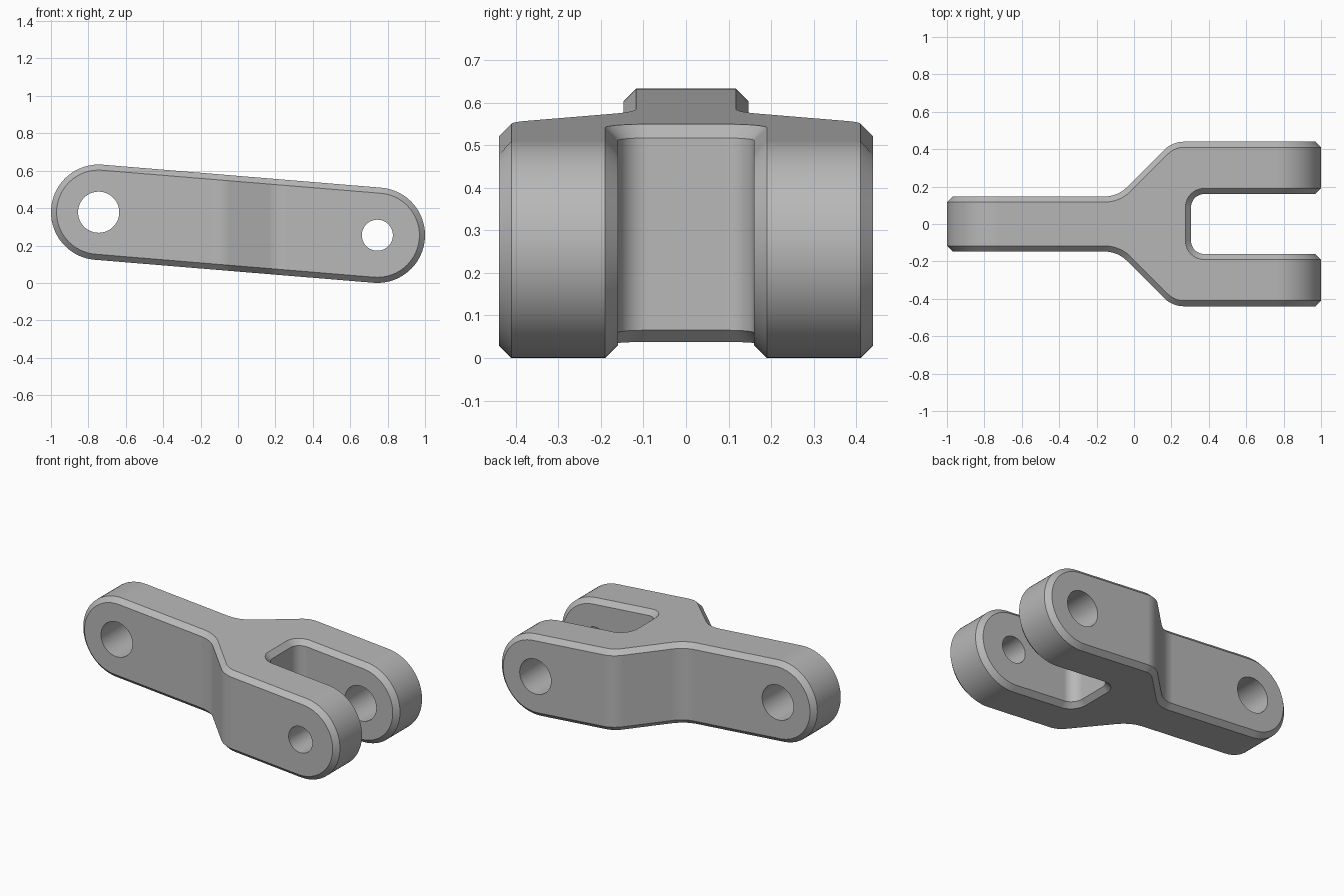
import bpy, bmesh, math
from mathutils import Vector

if "Cube" in bpy.data.objects:
    bpy.data.objects.remove(bpy.data.objects["Cube"], do_unlink=True)

R = 0.255                                   # end radius of the side profile
EYE = Vector((-0.745, 0.378))               # single eye centre (x, z)
FORK = Vector((0.745, 0.255))               # fork centre (x, z)


def prism(name, points, axis, low, high):
    """Extrude a 2D outline along the given axis."""
    bm = bmesh.new()
    place = (lambda u, v: (u, v, low)) if axis == "Z" else (lambda u, v: (u, low, v))
    face = bm.faces.new([bm.verts.new(place(*p)) for p in points])
    out = bmesh.ops.extrude_face_region(bm, geom=[face])
    verts = [g for g in out["geom"] if isinstance(g, bmesh.types.BMVert)]
    depth = high - low
    bmesh.ops.translate(bm, verts=verts, vec=(0, 0, depth) if axis == "Z" else (0, depth, 0))
    bmesh.ops.recalc_face_normals(bm, faces=bm.faces)
    mesh = bpy.data.meshes.new(name)
    bm.to_mesh(mesh)
    bm.free()
    obj = bpy.data.objects.new(name, mesh)
    bpy.context.collection.objects.link(obj)
    return obj


def arc(centre, radius, start, end, steps):
    return [centre + radius * Vector((math.cos(t), math.sin(t)))
            for t in (start + (end - start) * i / steps for i in range(steps + 1))]


def rounded(corners, steps=10):
    """Replace each (x, y, radius) corner by a tangent fillet."""
    pts = []
    for i, (x, y, r) in enumerate(corners):
        p = Vector((x, y))
        if r == 0:
            pts.append(p)
            continue
        a = (Vector(corners[i - 1][:2]) - p).normalized()
        b = (Vector(corners[(i + 1) % len(corners)][:2]) - p).normalized()
        half = a.angle(b) / 2
        centre = p + (a + b).normalized() * r / math.sin(half)
        d0 = p + a * r / math.tan(half) - centre
        d1 = p + b * r / math.tan(half) - centre
        start = math.atan2(d0.y, d0.x)
        sweep = (math.atan2(d1.y, d1.x) - start + math.pi) % (2 * math.pi) - math.pi
        pts += arc(centre, r, start, start + sweep, steps)
    return pts


def apply(obj, kind, **settings):
    mod = obj.modifiers.new(kind.title(), kind)
    for key, value in settings.items():
        setattr(mod, key, value)
    bpy.context.view_layer.objects.active = obj
    bpy.ops.object.modifier_apply(modifier=mod.name)


def combine(obj, tool, operation):
    tool.hide_render = True
    apply(obj, "BOOLEAN", object=tool, operation=operation, solver="EXACT")
    bpy.data.objects.remove(tool, do_unlink=True)


# Plan outline: narrow arm flaring into a slotted fork
upper = [(-1.2, 0.147, 0), (-0.088, 0.147, 0.17), (0.205, 0.44, 0.15),
         (1.2, 0.44, 0), (1.2, 0.16, 0), (0.305, 0.16, 0.07)]
outline = upper + [(x, -y, r) for x, y, r in reversed(upper)]
link = prism("forked_link", rounded(outline), "Z", -0.3, 1.0)

# Side profile: sloping bar with round ends
d = FORK - EYE
tilt = math.atan2(d.y, d.x)
quarter = math.pi / 2
profile = (arc(EYE, R, tilt + quarter, tilt + 3 * quarter, 36)
           + arc(FORK, R, tilt - quarter, tilt + quarter, 36))
combine(link, prism("side_profile", profile, "Y", -0.8, 0.8), "INTERSECT")

# Chamfer on every edge between the walls and the rim
apply(link, "BEVEL", width=0.03, segments=1, limit_method="ANGLE",
      angle_limit=math.radians(40), use_clamp_overlap=False)

# Pin holes: the front fork hole is smaller than the back one
for name, centre, radius, low, high in (
        ("eye_hole", EYE, 0.11, -0.6, 0.6),
        ("front_fork_hole", FORK, 0.083, -0.6, 0.0),
        ("back_fork_hole", FORK, 0.11, 0.0, 0.6)):
    circle = arc(centre, radius, 0, 2 * math.pi, 48)[:-1]
    combine(link, prism(name, circle, "Y", low, high), "DIFFERENCE")

# Steel material
steel = bpy.data.materials.new("steel_grey")
steel.use_nodes = True
colour = (0.48, 0.48, 0.48, 1)
steel.diffuse_color = colour
steel.node_tree.nodes["Principled BSDF"].inputs["Base Color"].default_value = colour
link.data.materials.clear()
link.data.materials.append(steel)
for poly in link.data.polygons:
    poly.material_index = 0

# Smooth curved walls, sharp chamfers
bpy.ops.object.select_all(action="DESELECT")
link.select_set(True)
bpy.context.view_layer.objects.active = link
bpy.ops.object.shade_smooth_by_angle(angle=math.radians(25))
link.modifiers.new("Weighted normals", "WEIGHTED_NORMAL").keep_sharp = True
